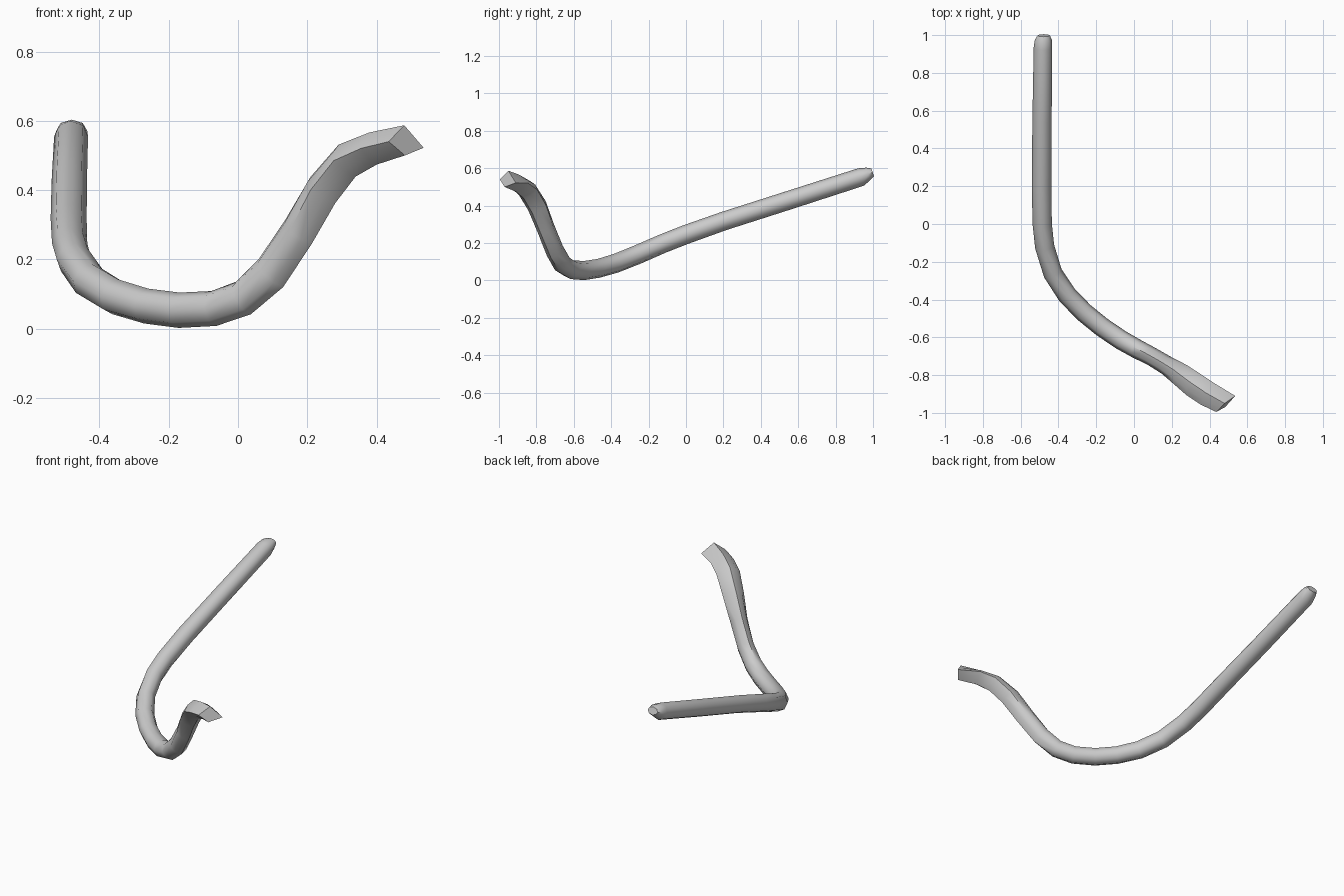
import bpy, bmesh, math
from mathutils import Vector

if "Cube" in bpy.data.objects:
    bpy.data.objects.remove(bpy.data.objects["Cube"])

SIDES = 8
# centre line: x, y, z, half width, half height, squareness toward a diamond section
RINGS = [
    (-0.478, 0.998, 0.578, 0.033, 0.022, 0),
    (-0.480, 0.975, 0.570, 0.045, 0.035, 0),
    (-0.482, 0.935, 0.553, 0.049, 0.049, 0),
    (-0.487, 0.55, 0.429, 0.051, 0.050, 0),
    (-0.489, 0.20, 0.317, 0.052, 0.050, 0),
    (-0.486, 0.00, 0.246, 0.051, 0.051, 0),
    (-0.473, -0.12, 0.199, 0.051, 0.051, 0),
    (-0.430, -0.26, 0.138, 0.051, 0.052, 0),
    (-0.355, -0.375, 0.092, 0.052, 0.052, 0),
    (-0.265, -0.468, 0.065, 0.052, 0.051, 0),
    (-0.170, -0.545, 0.053, 0.052, 0.051, 0),
    (-0.070, -0.613, 0.058, 0.052, 0.051, 0),
    (0.015, -0.661, 0.088, 0.051, 0.053, 0.05),
    (0.095, -0.702, 0.160, 0.049, 0.057, 0.15),
    (0.175, -0.750, 0.280, 0.051, 0.057, 0.3),
    (0.245, -0.797, 0.400, 0.061, 0.058, 0.4),
    (0.315, -0.850, 0.485, 0.067, 0.055, 0.5),
    (0.390, -0.900, 0.520, 0.067, 0.048, 0.7),
]
# diamond-shaped flat end: left, top, right, bottom corners
END = [(0.435, -0.995, 0.54), (0.48, -0.95, 0.587), (0.536, -0.91, 0.522), (0.482, -0.97, 0.50)]
END = [Vector(p) for p in END]

centres = [Vector(r[:3]) for r in RINGS] + [sum(END, Vector()) / 4]
bm = bmesh.new()
loops = []
for i, (x, y, z, w, h, d) in enumerate(RINGS):
    a, b = centres[max(i - 1, 0)], centres[i + 1]
    t = ((b - centres[i]).normalized() + ((centres[i] - a).normalized() if i else Vector())).normalized()
    if i < 3:
        t = Vector((0, -0.95, -0.31)).normalized()
    side = t.cross(Vector((0, 0, 1))).normalized()
    up = side.cross(t)
    ring = []
    for k in range(SIDES):
        ang = 2 * math.pi * k / SIDES
        c, s = math.cos(ang), math.sin(ang)
        f = 1 - d + d / (abs(c) + abs(s))
        ring.append(bm.verts.new(centres[i] + side * c * w * f + up * s * h * f))
    loops.append(ring)

last = []
for k in range(4):
    last.append(bm.verts.new(END[k]))
    last.append(bm.verts.new((END[k] + END[(k + 1) % 4]) / 2))
loops.append(last)

# skin the rings and close both ends
for a, b in zip(loops, loops[1:]):
    for k in range(SIDES):
        n = (k + 1) % SIDES
        bm.faces.new((a[k], a[n], b[n], b[k]))
bm.faces.new(loops[0])
bm.faces.new(loops[-1])
bmesh.ops.recalc_face_normals(bm, faces=bm.faces)

mesh = bpy.data.meshes.new("bent_bar")
bm.to_mesh(mesh)
bm.free()
bar = bpy.data.objects.new("bent_bar", mesh)
bpy.context.collection.objects.link(bar)
bpy.context.view_layer.objects.active = bar
bar.select_set(True)
bpy.ops.object.shade_smooth_by_angle(angle=math.radians(50))
